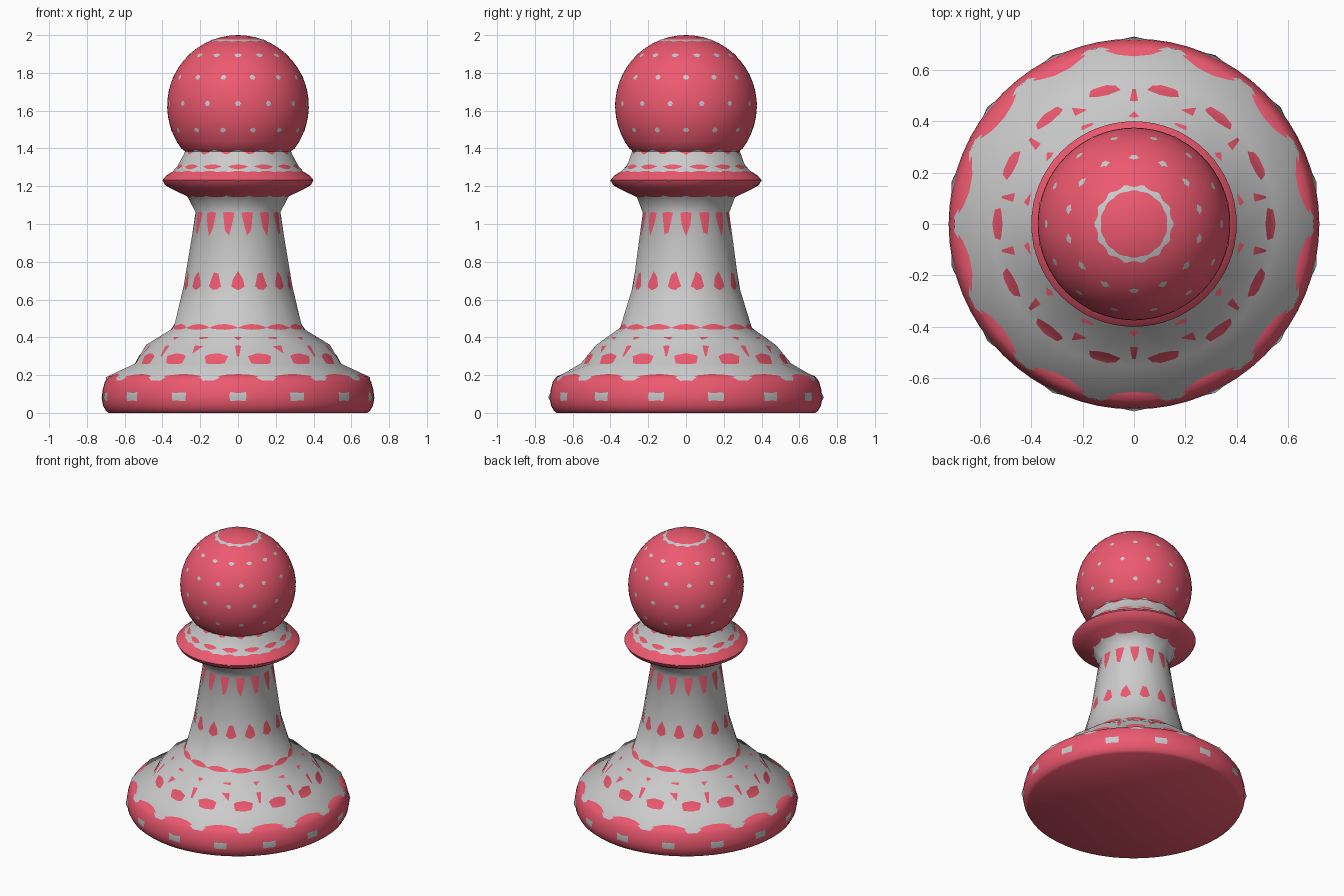
import bpy, bmesh
from math import sin, cos, pi, radians, sqrt

if "Cube" in bpy.data.objects:
    bpy.data.objects.remove(bpy.data.objects["Cube"])


def lathe(name, rings, sides, stagger, color=None):
    """Revolve (radius, z) rings; stagger turns every other ring half a step."""
    bm = bmesh.new()
    rows = []
    for i, (r, z) in enumerate(rings):
        if r == 0:
            rows.append([bm.verts.new((0, 0, z))])
            continue
        off = 0.5 * (i % 2) if stagger else 0
        rows.append([bm.verts.new((r * cos(2 * pi * (k + off) / sides),
                                   r * sin(2 * pi * (k + off) / sides), z))
                     for k in range(sides)])
    bm.faces.new(rows[0][::-1])
    for i, (a, b) in enumerate(zip(rows, rows[1:])):
        for k in range(sides):
            n = (k + 1) % sides
            if len(b) == 1:
                bm.faces.new((a[k], a[n], b[0]))
            elif not stagger:
                bm.faces.new((a[k], a[n], b[n], b[k]))
            elif i % 2 == 0:
                bm.faces.new((a[k], a[n], b[k]))
                bm.faces.new((a[n], b[n], b[k]))
            else:
                bm.faces.new((a[k], a[n], b[n]))
                bm.faces.new((a[k], b[n], b[k]))
    bmesh.ops.recalc_face_normals(bm, faces=bm.faces)
    me = bpy.data.meshes.new(name)
    bm.to_mesh(me)
    bm.free()
    ob = bpy.data.objects.new(name, me)
    bpy.context.collection.objects.link(ob)
    if color:
        mat = bpy.data.materials.new(name + "_red")
        mat.diffuse_color = color
        mat.use_nodes = True
        mat.node_tree.nodes["Principled BSDF"].inputs["Base Color"].default_value = mat.diffuse_color
        me.materials.append(mat)
    bpy.ops.object.select_all(action='DESELECT')
    ob.select_set(True)
    bpy.context.view_layer.objects.active = ob
    bpy.ops.object.shade_smooth_by_angle(angle=radians(50))
    return ob


HEAD_Z, HEAD_R = 1.625, 0.375


def head(start, steps, scale):
    """Ball rings from a latitude in degrees up to the pole."""
    out = []
    for i in range(steps):
        a = radians(start + (90 - start) * i / steps)
        out.append((HEAD_R * scale * cos(a), HEAD_Z + HEAD_R * scale * sin(a)))
    return out + [(0, HEAD_Z + HEAD_R)]


# smooth red pawn: foot, shoulder, stem, collar, ball
body = [(.685, 0), (.70, .012), (.715, .04), (.722, .08), (.717, .12),
        (.705, .165), (.685, .193), (.66, .203), (.60, .226), (.545, .262),
        (.525, .30), (.48, .355), (.42, .40), (.36, .435), (.325, .485),
        (.307, .56), (.285, .66), (.262, .80), (.243, .94), (.225, 1.06),
        (.217, 1.10), (.23, 1.125), (.265, 1.145), (.34, 1.18), (.385, 1.205),
        (.40, 1.232), (.38, 1.256), (.335, 1.285), (.31, 1.315), (.295, 1.35),
        (.28, 1.385)]
lathe("pawn_body", body + head(-37, 18, 1), 64, False, (.85, .10, .16, 1))

# faceted grey shell that pokes through the red surface in patches
coarse = [(.69, .012), (.722, .08), (.69, .19), (.55, .262), (.482, .36),
          (.345, .45), (.285, .67), (.226, 1.06), (.265, 1.145),
          (.397, 1.228), (.318, 1.305), (.282, 1.385)]
shell = [(r * 1.011, z) for r, z in coarse]
lathe("pawn_shell", shell + head(-20, 5, 1.006), 14, True)
